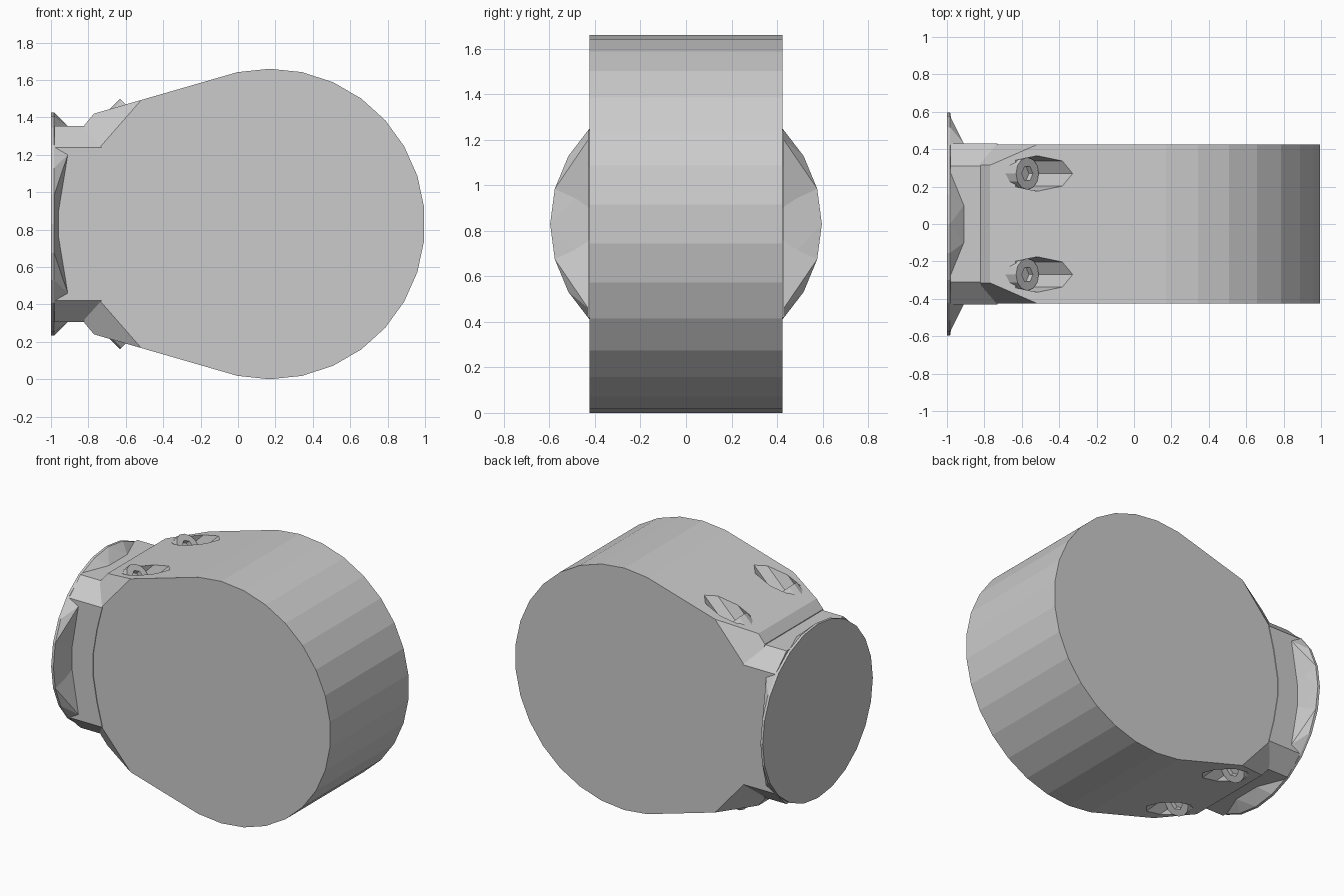
import bpy, bmesh
from math import sin, cos, tau, radians
from mathutils import Vector

if "Cube" in bpy.data.objects:
    bpy.data.objects.remove(bpy.data.objects["Cube"], do_unlink=True)

MID = 0.83          # height of the horizontal symmetry plane
SIDES = [(a, b) for a in (-1, 1) for b in (-1, 1)]


def finish(name, bm):
    bmesh.ops.recalc_face_normals(bm, faces=bm.faces)
    mesh = bpy.data.meshes.new(name)
    bm.to_mesh(mesh)
    bm.free()
    obj = bpy.data.objects.new(name, mesh)
    bpy.context.collection.objects.link(obj)
    return obj


def prism(outline, half_width):
    """Extrude an XZ outline (z relative to MID) symmetrically along Y."""
    bm = bmesh.new()
    face = bm.faces.new([bm.verts.new((x, -half_width, z + MID)) for x, z in outline])
    new = bmesh.ops.extrude_face_region(bm, geom=[face])["geom"]
    bmesh.ops.translate(bm, vec=(0, 2 * half_width, 0),
                        verts=[v for v in new if isinstance(v, bmesh.types.BMVert)])
    bmesh.ops.recalc_face_normals(bm, faces=bm.faces)
    return bm


def trim(bm, point, normal):
    """Slice off and cap the four mirrored corners."""
    for sy, sz in SIDES:
        cut = bmesh.ops.bisect_plane(
            bm, geom=bm.verts[:] + bm.edges[:] + bm.faces[:], dist=1e-5,
            plane_co=(point[0], sy * point[1], MID + sz * point[2]),
            plane_no=(normal[0], sy * normal[1], sz * normal[2]), clear_outer=True)
        edges = [e for e in cut["geom_cut"] if isinstance(e, bmesh.types.BMEdge)]
        bmesh.ops.holes_fill(bm, edges=edges, sides=0)


def rod(name, sides, radius, start, end, origin, axis):
    """Cylinder along an axis, spanning start..end measured from origin."""
    bm = bmesh.new()
    bmesh.ops.create_cone(bm, cap_ends=True, segments=sides, radius1=radius,
                          radius2=radius, depth=end - start)
    turn = axis.to_track_quat('Z', 'Y').to_matrix()
    bmesh.ops.rotate(bm, cent=(0, 0, 0), matrix=turn, verts=bm.verts)
    bmesh.ops.translate(bm, vec=origin + axis * (start + end) / 2, verts=bm.verts)
    return finish(name, bm)


def subtract(target, cutter):
    cutter.hide_render = True
    mod = target.modifiers.new("cut", 'BOOLEAN')
    mod.operation, mod.solver, mod.object = 'DIFFERENCE', 'EXACT', cutter
    bpy.context.view_layer.objects.active = target
    bpy.ops.object.modifier_apply(modifier=mod.name)
    bpy.data.objects.remove(cutter, do_unlink=True)


def hull(name, points):
    bm = bmesh.new()
    for x, y, z in points:
        bm.verts.new((x, y, z + MID))
    out = bmesh.ops.convex_hull(bm, input=bm.verts)
    spare = [v for v in bm.verts if not v.link_faces]
    bmesh.ops.delete(bm, geom=spare, context='VERTS')
    bmesh.ops.dissolve_limit(bm, angle_limit=radians(1), verts=bm.verts, edges=bm.edges)
    return finish(name, bm)


# Drum body: round end with tangent sides tapering to the neck
arc = [(0.17 + 0.83 * cos(radians(a)), 0.83 * sin(radians(a)))
       for a in range(-102, 103, 12)]
taper = [(-0.77, 0.59), (-0.82, 0.53)]
bm = prism(arc + taper + [(x, -z) for x, z in reversed(taper)], 0.425)
a, b, c = Vector((-0.52, 0.425, 0.66)), Vector((-0.73, 0.425, 0.42)), Vector((-0.83, 0.31, 0.53))
normal = (b - a).cross(c - a).normalized()
if normal.y < 0:
    normal.negate()
trim(bm, a, normal)
body = finish("drum_body", bm)

# Neck block with chamfered corners and a scooped inner edge
half = [(-0.98, 0.525), (-0.82, 0.525), (-0.73, 0.41), (-0.77, 0.25), (-0.8, 0.07)]
bm = prism(half + [(x, -z) for x, z in reversed(half)], 0.43)
trim(bm, (-0.9, 0.43, 0.41), Vector((0, 0.115, 0.12)).normalized())
finish("neck_block", bm)

# Round mounting flange flaring into the neck
ring = [(0.597 * cos(tau * i / 24), 0.597 * sin(tau * i / 24)) for i in range(24)]
disc = [(x, y, z) for x in (-1, -0.983) for y, z in ring]
hull("mounting_flange", disc + [(-0.91, 0.1 * sy, 0.525 * sz) for sy, sz in SIDES])
for sy, sz in SIDES:
    near = [p for p in disc if p[1] * sy > 0.35 and 0.12 < p[2] * sz < 0.48]
    hull("flange_rib", near + [(-0.91, 0.43 * sy, 0.37 * sz), (-0.96, 0.42 * sy, 0.05 * sz)])

# Four slanted socket screws sunk in angled pockets
for sy, sz in SIDES:
    head = Vector((-0.57, 0.27 * sy, MID + 0.61 * sz))
    axis = Vector((1, 0, sz)).normalized()
    subtract(body, rod("pocket_cutter", 8, 0.095, -0.03, 0.5, head, axis))
    screw = rod("socket_screw", 12, 0.086, -0.15, 0, head, axis)
    subtract(screw, rod("socket_cutter", 6, 0.042, -0.05, 0.1, head, axis))
